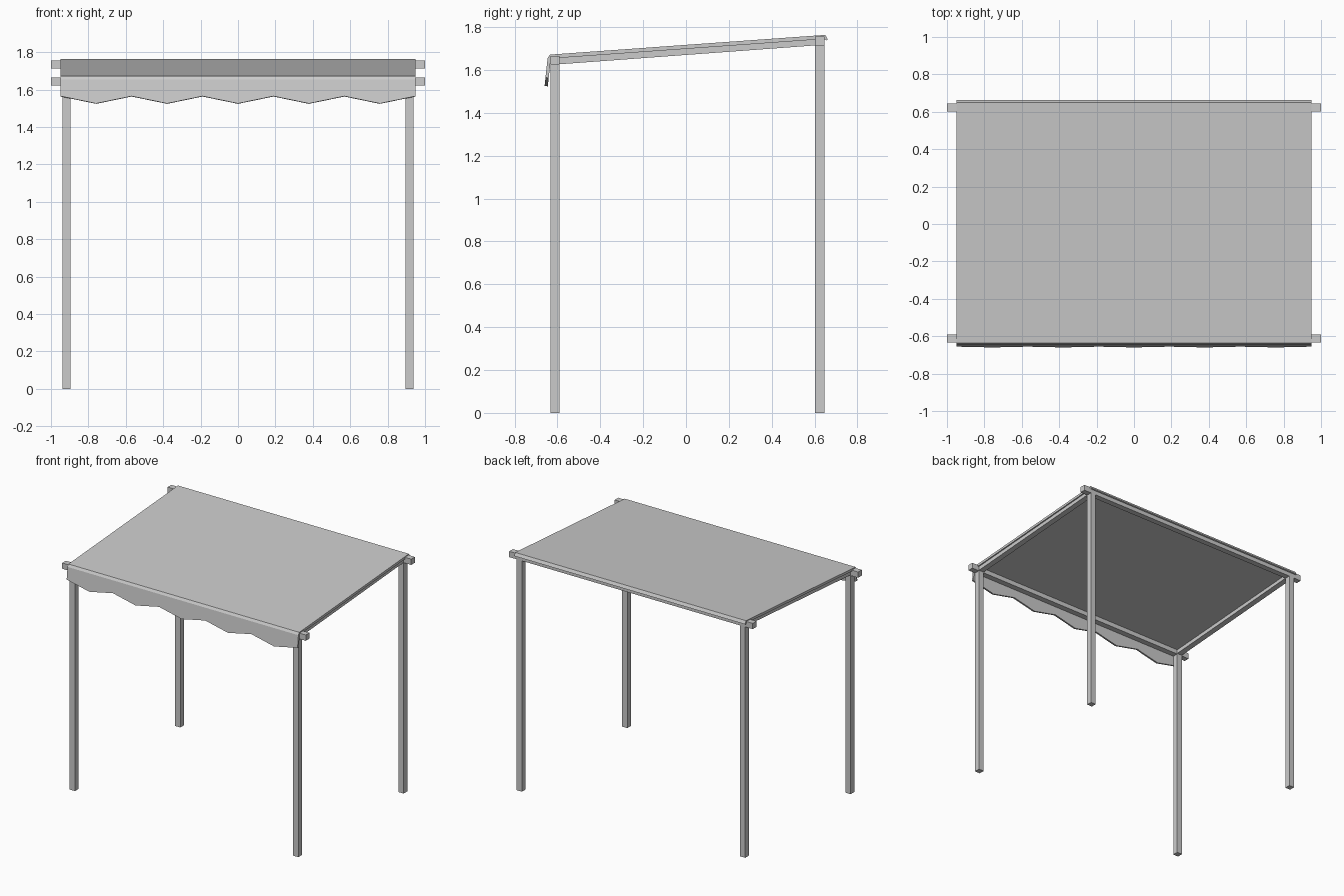
import bpy, bmesh, math

if "Cube" in bpy.data.objects:
    bpy.data.objects.remove(bpy.data.objects["Cube"])

T = 0.043                      # timber section
FY, BY = -0.612, 0.624         # front / back frame lines
FZ, BZ = 1.644, 1.735          # beam centre heights
PX = 0.917                     # post offset


def box(name, loc, size, rx=0.0):
    me = bpy.data.meshes.new(name)
    bm = bmesh.new()
    bmesh.ops.create_cube(bm, size=1.0)
    bmesh.ops.scale(bm, vec=size, verts=bm.verts)
    bm.to_mesh(me)
    bm.free()
    ob = bpy.data.objects.new(name, me)
    ob.location = loc
    ob.rotation_euler.x = rx
    bpy.context.collection.objects.link(ob)
    return ob


# Posts and cross beams
for tag, y, z in (("front", FY, FZ), ("back", BY, BZ)):
    box(tag + "_beam", (0, y, z), (2.0, T, T))
    h = z - T / 2
    for side, s in (("left", -1), ("right", 1)):
        box(f"{tag}_{side}_post", (s * PX, y, h / 2), (T, T, h))

# Sloping side rafters
run, rise = BY - FY, BZ - FZ
for side, s in (("left", -1), ("right", 1)):
    box(side + "_rafter", (s * PX, (FY + BY) / 2, (FZ + BZ) / 2 + 0.003),
        (T, math.hypot(run, rise) - 0.01, T), math.atan2(rise, run))


# Fabric canopy: closed profile swept along x, with a zigzag front hem
def section(hem_z):
    hem_y = -0.646 - (1.655 - hem_z) * 0.108
    return [(0.662, 1.742), (0.650, 1.764), (-0.635, 1.672), (-0.646, 1.655),
            (hem_y, hem_z), (hem_y + 0.015, hem_z - 0.002),
            (-0.631, 1.653), (-0.628, 1.654), (0.646, 1.745), (0.654, 1.738)]


bm = bmesh.new()
rings = []
for i in range(11):
    x = -0.948 + i * 0.1896
    hem = 1.565 if i % 2 == 0 else 1.526
    rings.append([bm.verts.new((x, y, z)) for y, z in section(hem)])
n = len(rings[0])
for a, b in zip(rings, rings[1:]):
    for j in range(n):
        k = (j + 1) % n
        bm.faces.new((a[j], a[k], b[k], b[j]))
for r in (rings[0], rings[-1]):
    bm.faces.new(r)
bmesh.ops.recalc_face_normals(bm, faces=bm.faces)
me = bpy.data.meshes.new("canopy")
bm.to_mesh(me)
bm.free()
bpy.context.collection.objects.link(bpy.data.objects.new("canopy", me))
